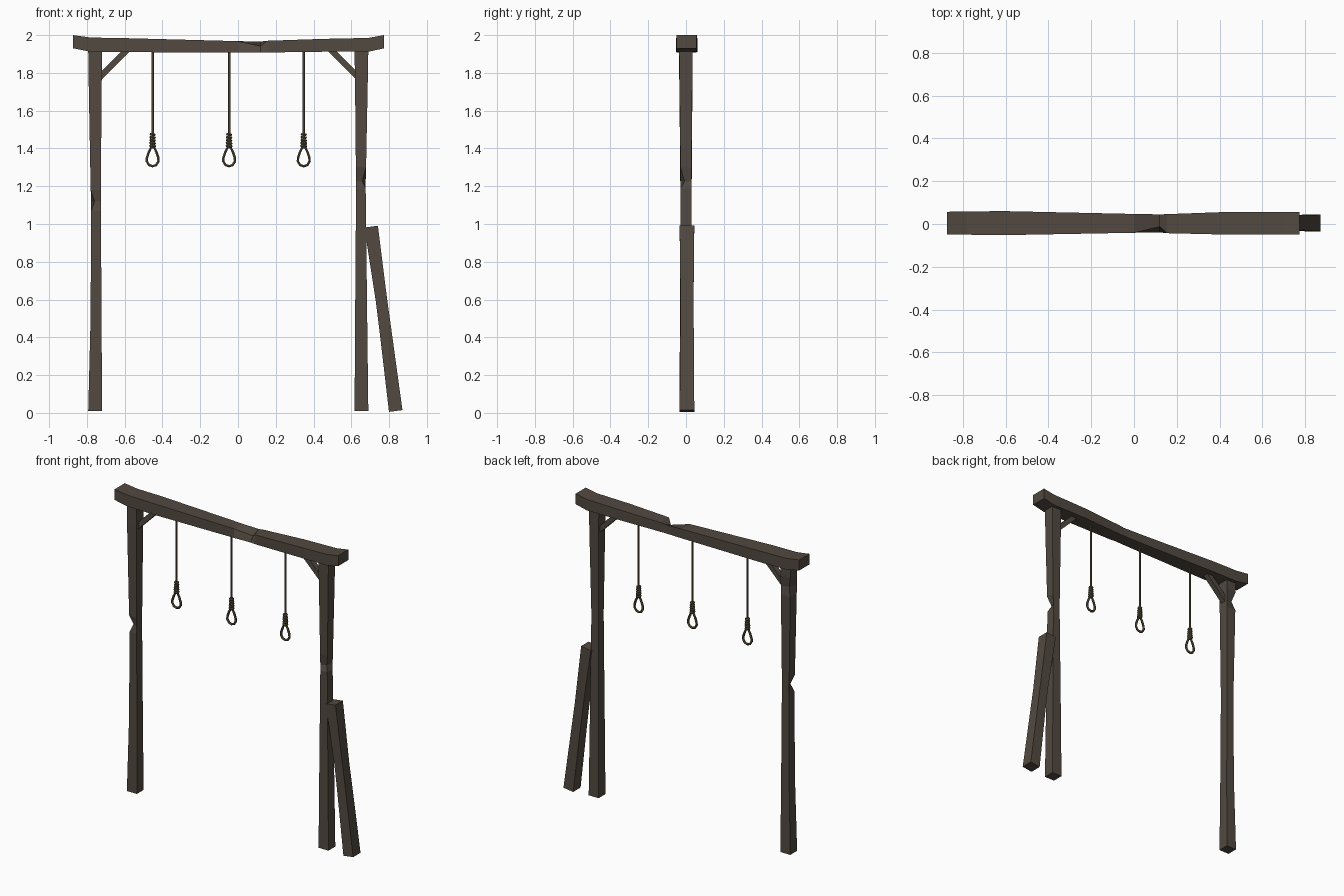
import bpy, bmesh, math
from mathutils import Vector

if "Cube" in bpy.data.objects:
    bpy.data.objects.remove(bpy.data.objects["Cube"])


def material(name, rgb):
    m = bpy.data.materials.new(name)
    m.diffuse_color = (*rgb, 1)
    m.use_nodes = True
    m.node_tree.nodes["Principled BSDF"].inputs["Base Color"].default_value = m.diffuse_color
    return m


WOOD = material("dark_wood", (0.085, 0.067, 0.052))
ROPE = material("rope_fibre", (0.115, 0.09, 0.05))


def timber(name, sections, place):
    """Loft four-cornered sections (t, u0, u1, v0, v1[, corner, (u, v)]);
    the optional corner is chipped inward. place maps (u, v, t) to the scene."""
    bm = bmesh.new()
    rings = []
    for t, u0, u1, v0, v1, *chip in sections:
        pts = [(u0, v0), (u1, v0), (u1, v1), (u0, v1)]
        if chip:
            pts[chip[0]] = chip[1]
        rings.append([bm.verts.new(place(u, v, t)) for u, v in pts])
    for a, b in zip(rings, rings[1:]):
        for i in range(4):
            j = (i + 1) % 4
            bm.faces.new((a[i], a[j], b[j], b[i]))
    bm.faces.new(rings[0][::-1])
    bm.faces.new(rings[-1])
    bmesh.ops.recalc_face_normals(bm, faces=bm.faces)
    me = bpy.data.meshes.new(name)
    bm.to_mesh(me)
    bm.free()
    me.materials.append(WOOD)
    ob = bpy.data.objects.new(name, me)
    bpy.context.collection.objects.link(ob)
    return ob


def upright(u, v, t):
    return (u, v, t)


def along_x(u, v, t):
    return (t, u, v)


# Top beam, waisted near the middle, with a chipped front edge
timber("top_beam", [
    (-0.873, -0.050, 0.057, 1.930, 2.000),
    (-0.780, -0.050, 0.059, 1.912, 1.987),
    (-0.600, -0.052, 0.060, 1.910, 1.984),
    (0.000, -0.041, 0.047, 1.907, 1.968),
    (0.120, -0.039, 0.045, 1.908, 1.966, 3, (-0.012, 1.942)),
    (0.155, -0.043, 0.046, 1.908, 1.970),
    (0.450, -0.050, 0.057, 1.912, 1.980),
    (0.690, -0.050, 0.057, 1.912, 1.985),
    (0.773, -0.050, 0.055, 1.930, 2.000)], along_x)

# Posts, slightly waisted with chipped corners
timber("left_post", [
    (0.010, -0.793, -0.720, -0.035, 0.037),
    (0.480, -0.781, -0.722, -0.030, 0.032),
    (1.070, -0.777, -0.726, -0.029, 0.030),
    (1.120, -0.777, -0.726, -0.029, 0.030, 0, (-0.760, -0.012)),
    (1.180, -0.780, -0.726, -0.030, 0.030),
    (1.720, -0.790, -0.722, -0.035, 0.034),
    (1.780, -0.791, -0.721, -0.036, 0.034, 3, (-0.772, 0.018)),
    (1.850, -0.792, -0.721, -0.036, 0.035),
    (1.920, -0.793, -0.720, -0.036, 0.035)], upright)
timber("right_post", [
    (0.010, 0.617, 0.690, -0.035, 0.037),
    (0.500, 0.620, 0.684, -0.032, 0.034),
    (1.190, 0.625, 0.676, -0.028, 0.029),
    (1.225, 0.625, 0.676, -0.028, 0.029, 1, (0.658, -0.008)),
    (1.300, 0.624, 0.678, -0.029, 0.029),
    (1.700, 0.620, 0.686, -0.034, 0.033),
    (1.920, 0.617, 0.690, -0.036, 0.035)], upright)

# Leaning prop against the right post
base, top = Vector((0.835, 0.004, 0.010)), Vector((0.705, 0.004, 0.986))
axis = (top - base).normalized()
side = Vector((axis.z, 0, -axis.x))


def leaning(u, v, t):
    return base.lerp(top, t) + side * u + Vector((0, v, 0))


timber("leaning_prop", [
    (0.00, -0.036, 0.036, -0.038, 0.040),
    (0.45, -0.029, 0.034, -0.034, 0.037),
    (0.60, -0.028, 0.033, -0.033, 0.036),
    (1.00, -0.036, 0.036, -0.038, 0.040)], leaning)

# Diagonal braces under the beam
for name, x, s in (("left_brace", -0.725, 1), ("right_brace", 0.628, -1)):
    def corner(u, v, t, x=x, s=s):
        return (x + s * u * t, v, 1.915 - u * (1 - t))
    timber(name, [(0, 0.108, 0.153, -0.018, 0.018),
                  (1, 0.108, 0.153, -0.018, 0.018)], corner)


def tube(name, points, radius, closed=False):
    cu = bpy.data.curves.new(name, 'CURVE')
    cu.dimensions = '3D'
    cu.bevel_depth = radius
    cu.bevel_resolution = 1
    cu.use_fill_caps = not closed
    sp = cu.splines.new('POLY')
    sp.points.add(len(points) - 1)
    for p, co in zip(sp.points, points):
        p.co = (*co, 1)
    sp.use_cyclic_u = closed
    sp.use_smooth = False
    cu.materials.append(ROPE)
    ob = bpy.data.objects.new(name, cu)
    bpy.context.collection.objects.link(ob)
    bpy.ops.object.select_all(action='DESELECT')
    ob.select_set(True)
    bpy.context.view_layer.objects.active = ob
    bpy.ops.object.convert(target='MESH')


# Hanging ropes: straight line, wrapped coils and teardrop loop
half = [(0.008, 1.405), (0.020, 1.381), (0.030, 1.351), (0.031, 1.332), (0.019, 1.312)]
outline = half + [(0, 1.306)] + [(-x, z) for x, z in reversed(half)]
for n, x in enumerate((-0.452, -0.047, 0.348), 1):
    tube(f"rope_line_{n}", [(x, 0, 1.915), (x, 0, 1.40)], 0.007)
    tube(f"rope_loop_{n}", [(x + dx, 0, z) for dx, z in outline], 0.0075, True)
    for k in range(5):
        bpy.ops.mesh.primitive_torus_add(
            major_segments=8, minor_segments=6, major_radius=0.0095 - 0.0006 * (k - 2),
            minor_radius=0.0082, location=(x, 0, 1.412 + 0.0155 * k),
            rotation=(0, math.radians(8), 0))
        coil = bpy.context.object
        coil.name = f"rope_coil_{n}_{k + 1}"
        coil.data.materials.append(ROPE)
